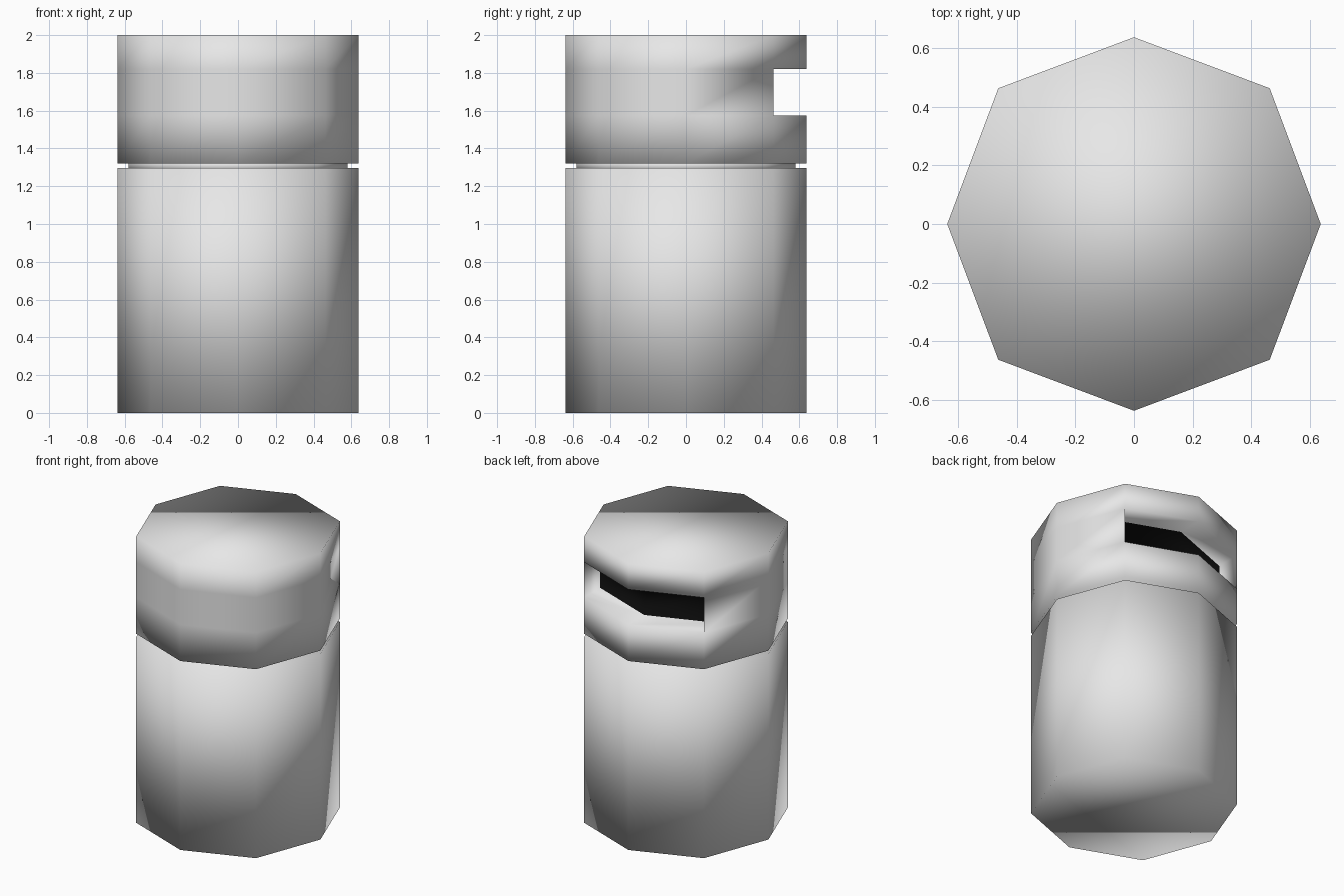
import bpy
import bmesh

if "Cube" in bpy.data.objects:
    bpy.data.objects.remove(bpy.data.objects["Cube"])

AXIS, DIAG = 0.637, 0.463        # octagon corner offsets
SLOT_LOW, SLOT_HIGH, SLOT_DEPTH = 1.575, 1.82, 0.175


def make_material(name, rgb):
    mat = bpy.data.materials.new(name)
    mat.use_nodes = True
    color = (*rgb, 1.0)
    mat.diffuse_color = color
    mat.node_tree.nodes["Principled BSDF"].inputs["Base Color"].default_value = color
    return mat


grey = make_material("light_grey", (0.8, 0.8, 0.8))
black = make_material("black", (0.003, 0.003, 0.003))


def octagon(scale):
    a, d = AXIS * scale, DIAG * scale
    return [(a, 0), (d, d), (0, a), (-d, d), (-a, 0), (-d, -d), (0, -a), (d, -d)]


def prism(heights, scale=1.0):
    """Closed octagonal prism with one ring of corners per height."""
    bm = bmesh.new()
    rings = [[bm.verts.new((x, y, z)) for x, y in octagon(scale)] for z in heights]
    for low, high in zip(rings, rings[1:]):
        for i in range(8):
            j = (i + 1) % 8
            bm.faces.new((low[i], low[j], high[j], high[i]))
    bm.faces.new(rings[0][::-1])
    bm.faces.new(rings[-1])
    return bm


def finish(bm, name, materials):
    bmesh.ops.recalc_face_normals(bm, faces=bm.faces[:])
    for face in bm.faces:
        face.smooth = True
    mesh = bpy.data.meshes.new(name)
    bm.to_mesh(mesh)
    bm.free()
    for mat in materials:
        mesh.materials.append(mat)
    obj = bpy.data.objects.new(name, mesh)
    bpy.context.collection.objects.link(obj)
    return obj


# Body and the narrow neck above it
finish(prism((0, 1.297)), "body", [grey])
finish(prism((1.28, 1.335), 0.91), "neck", [grey])

# Head with a viewing slot pushed straight in from the back
bm = prism((1.32, SLOT_LOW, SLOT_HIGH, 2.0))
slot = [f for f in bm.faces
        if SLOT_LOW < f.calc_center_median().z < SLOT_HIGH
        and f.calc_center_median().y > DIAG]
result = bmesh.ops.extrude_face_region(bm, geom=slot)["geom"]
leftover = [f for f in slot if f.is_valid]
if leftover:
    bmesh.ops.delete(bm, geom=leftover, context="FACES_ONLY")
moved = [g for g in result if isinstance(g, bmesh.types.BMVert)]
bmesh.ops.translate(bm, verts=moved, vec=(0, -SLOT_DEPTH, 0))
for g in result:
    if isinstance(g, bmesh.types.BMFace):
        g.material_index = 1
finish(bm, "head", [grey, black])
